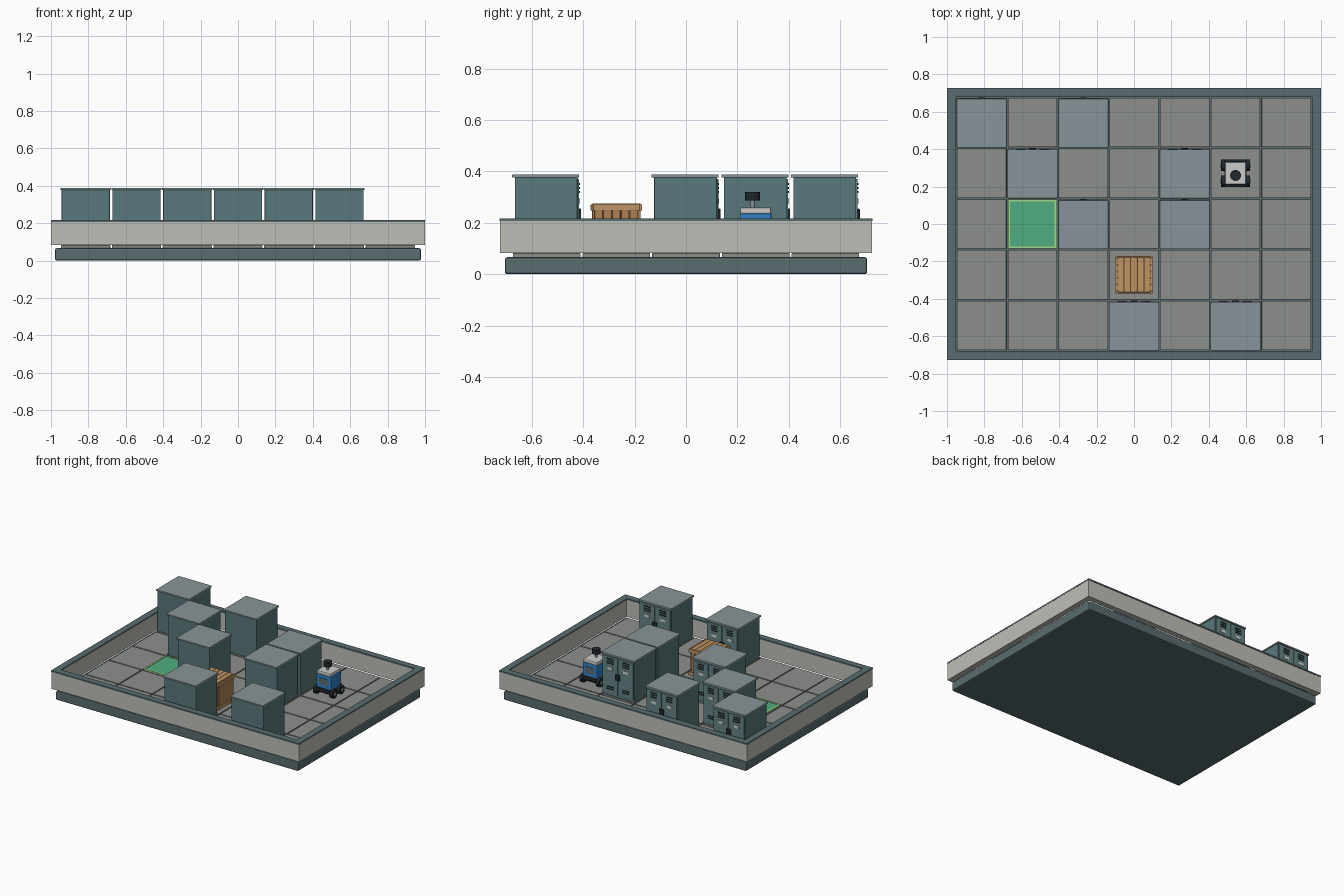
import bpy, bmesh, math
from mathutils import Matrix, Vector

if "Cube" in bpy.data.objects:
    bpy.data.objects.remove(bpy.data.objects["Cube"])

P = 0.2714      # cell pitch
FLOOR = 0.082   # top of the floor tiles


def mat(name, r, g, b):
    m = bpy.data.materials.new(name)
    m.diffuse_color = (r, g, b, 1)
    m.use_nodes = True
    m.node_tree.nodes["Principled BSDF"].inputs["Base Color"].default_value = m.diffuse_color
    return m


SLATE = mat("slate", .10, .15, .16)
WALL = mat("wall_grey", .52, .52, .48)
TILE = mat("tile_grey", .27, .28, .27)
TEAL = mat("locker_teal", .10, .19, .20)
DOOR = mat("door_teal", .13, .23, .24)
CAP = mat("cap_grey", .25, .30, .32)
BLACK = mat("black", .015, .02, .025)
LABEL = mat("label", .62, .66, .64)
WOOD = mat("wood", .42, .22, .09)
WOOD2 = mat("wood_light", .53, .30, .13)
DARKWOOD = mat("wood_dark", .16, .08, .03)
GREEN = mat("target_green", .08, .42, .22)
LIME = mat("target_border", .35, .70, .25)
BLUE = mat("robot_blue", .03, .22, .55)
WHITE = mat("robot_white", .75, .77, .78)


def finish(name, bm, material, bevel=0):
    me = bpy.data.meshes.new(name)
    bm.to_mesh(me)
    bm.free()
    me.materials.append(material)
    ob = bpy.data.objects.new(name, me)
    bpy.context.collection.objects.link(ob)
    if bevel:
        mod = ob.modifiers.new("bevel", 'BEVEL')
        mod.width = bevel
        mod.segments = 2
    return ob


def boxes(name, items, material, origin=(0, 0, 0), bevel=0):
    """Each item is (x0, x1, y0, y1, z0, z1) relative to the origin."""
    bm = bmesh.new()
    for x0, x1, y0, y1, z0, z1 in items:
        c = Vector(((x0 + x1) / 2, (y0 + y1) / 2, (z0 + z1) / 2)) + Vector(origin)
        s = Matrix.Diagonal((x1 - x0, y1 - y0, z1 - z0, 1))
        bmesh.ops.create_cube(bm, size=1, matrix=Matrix.Translation(c) @ s)
    return finish(name, bm, material, bevel)


def cylinders(name, centres, r, h, material, origin=(0, 0, 0), axis='Z', sides=24, bevel=0):
    bm = bmesh.new()
    rot = {'Z': Matrix(), 'X': Matrix.Rotation(math.pi / 2, 4, 'Y'),
           'Y': Matrix.Rotation(math.pi / 2, 4, 'X')}[axis]
    for c in centres:
        bmesh.ops.create_cone(bm, cap_ends=True, segments=sides, radius1=r, radius2=r, depth=h,
                              matrix=Matrix.Translation(Vector(c) + Vector(origin)) @ rot)
    for f in bm.faces:
        f.smooth = len(f.verts) == 4
    for e in bm.edges:
        e.smooth = all(f.smooth for f in e.link_faces)
    return finish(name, bm, material, bevel)


# base slab and floor tiles
boxes("base_slab", [(-.978, .978, -.705, .705, 0, .066)], SLATE, bevel=.008)
t = P / 2 - .004
boxes("floor_tiles", [(i * P - t, i * P + t, j * P - t, j * P + t, .06, FLOOR)
                      for i in range(-3, 4) for j in range(-2, 3)], TILE, bevel=.002)

# perimeter walls with a thin coping
boxes("side_walls", [(s * .978 - .021, s * .978 + .021, -.725, .725, .083, .208) for s in (-1, 1)], WALL)
boxes("end_walls", [(-.957, .957, s * .7025 - .021, s * .7025 + .021, .083, .208) for s in (-1, 1)], WALL)
boxes("wall_coping", [(s * .976 - .024, s * .976 + .024, -.727, .727, .207, .217) for s in (-1, 1)] +
      [(-.952, .952, s * .703 - .024, s * .703 + .024, .207, .217) for s in (-1, 1)], SLATE)

# target pad
o = (-2 * P, 0, FLOOR)
boxes("target_pad", [(-.122, .122, -.122, .122, 0, .005)], GREEN, o)
boxes("target_border", [(s * .125 - .006, s * .125 + .006, -.131, .131, 0, .008) for s in (-1, 1)] +
      [(-.119, .119, s * .125 - .006, s * .125 + .006, 0, .008) for s in (-1, 1)], LIME, o)


def locker(n, col, row):
    o = (col * P, row * P, 0)
    nm = f"locker_{n}_"
    boxes(nm + "body", [(-.129, .129, -.124, .120, FLOOR, .378)], TEAL, o, .003)
    boxes(nm + "top", [(-.134, .134, -.134, .127, .377, .388)], CAP, o, .002)
    boxes(nm + "doors", [(s * .063 - .058, s * .063 + .058, .118, .126, .10, .370)
                         for s in (-1, 1)], DOOR, o, .002)
    # vent slots at the top and bottom of each door
    boxes(nm + "vents", [(s * .063 - .026, s * .063 + .026, .124, .129, z - .004, z + .004)
                         for s in (-1, 1) for z in (.352, .336, .320, .150, .134)], BLACK, o)
    boxes(nm + "labels", [(s * .063 - .019, s * .063 + .019, .124, .129, .275, .295)
                          for s in (-1, 1)], LABEL, o)
    boxes(nm + "lock", [(-.019, .019, .124, .134, .210, .255)], BLACK, o, .003)


cells = [(-3, 2), (-1, 2), (-2, 1), (1, 1), (-1, 0), (1, 0), (0, -2), (2, -2)]
for n, (c, r) in enumerate(cells, 1):
    locker(n, c, r)

# wooden crate: core, slats on all sides and the top, rails round top and bottom
o = (0, -P, FLOOR)
boxes("crate_core", [(-.086, .086, -.086, .086, .004, .184)], DARKWOOD, o)
w = .0345
slat_x = [(-2 + k) * w for k in range(5)]
boxes("crate_slats", [(x - .0155, x + .0155, s * .089 - .005, s * .089 + .005, .004, .186)
                      for x in slat_x for s in (-1, 1)] +
      [(s * .089 - .005, s * .089 + .005, y - .0155, y + .0155, .004, .186)
       for y in slat_x for s in (-1, 1)], WOOD, o, .002)
boxes("crate_lid_planks", [(x - .0165, x + .0165, -.094, .094, .180, .193) for x in slat_x], WOOD2, o, .002)
boxes("crate_rails", [(-.099, .099, s * .095 - .005, s * .095 + .005, z, z + .024)
                      for s in (-1, 1) for z in (0, .166)] +
      [(s * .095 - .005, s * .095 + .005, -.09, .09, z, z + .024)
       for s in (-1, 1) for z in (0, .166)], WOOD2, o, .002)

# wheeled robot
o = (2 * P, P, FLOOR)
boxes("robot_chassis", [(-.048, .048, -.060, .060, .022, .055)], BLACK, o, .004)
boxes("robot_bumpers", [(-.058, .058, s * .067 - .007, s * .067 + .007, .036, .060)
                        for s in (-1, 1)], BLACK, o, .003)
boxes("robot_body", [(-.060, .060, -.062, .062, .050, .155)], BLUE, o, .006)
boxes("robot_deck", [(-.056, .056, -.060, .060, .153, .178)], WHITE, o, .006)
wheels = [(sx * .066, sy * .042, .031) for sx in (-1, 1) for sy in (-1, 1)]
cylinders("robot_wheels", wheels, .031, .024, BLACK, o, 'X')
cylinders("robot_hubs", [(x * 1.03, y, z) for x, y, z in wheels], .013, .024, CAP, o, 'X', 16)
boxes("robot_panels", [(-.034, .034, s * .063 - .002, s * .063 + .002, .085, .130)
                       for s in (-1, 1)], SLATE, o)
cylinders("robot_mast", [(0, -.012, .192)], .008, .034, CAP, o, sides=16)
cylinders("robot_sensor_head", [(0, -.012, .222)], .029, .032, BLACK, o)
